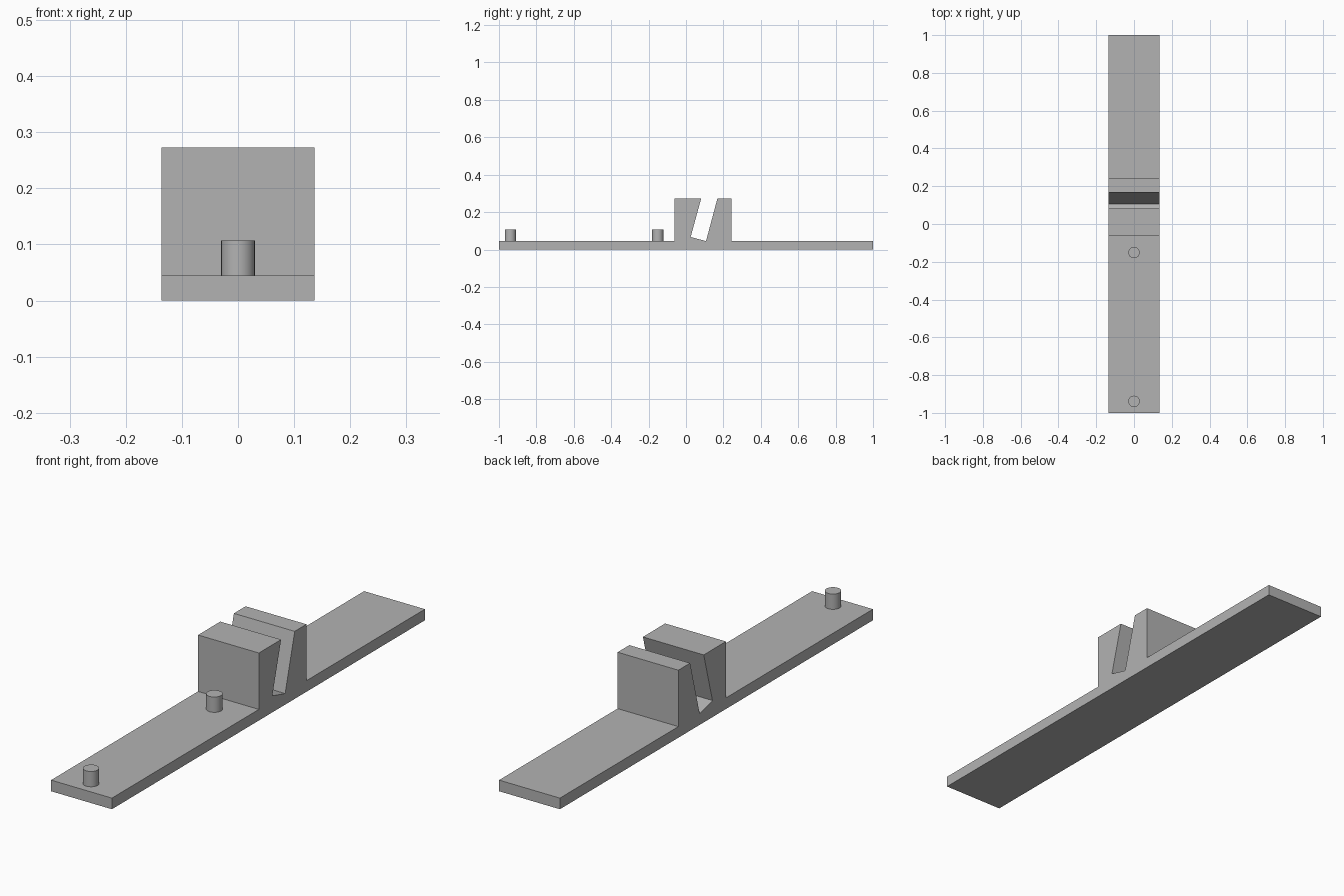
import bpy, bmesh, math

cube = bpy.data.objects.get("Cube")
if cube:
    bpy.data.objects.remove(cube, do_unlink=True)

GREY = (0.45, 0.45, 0.45, 1.0)
grey = bpy.data.materials.new("plain grey")
grey.use_nodes = True
grey.diffuse_color = GREY
grey.node_tree.nodes["Principled BSDF"].inputs["Base Color"].default_value = GREY

HALF_WIDTH = 0.136
BASE_TOP = 0.045
BLOCK_TOP = 0.273


def extrude_profile(name, points):
    """Extrude a (y, z) side profile across the full width."""
    bm = bmesh.new()
    face = bm.faces.new([bm.verts.new((-HALF_WIDTH, y, z)) for y, z in points])
    result = bmesh.ops.extrude_face_region(bm, geom=[face])
    moved = [v for v in result["geom"] if isinstance(v, bmesh.types.BMVert)]
    bmesh.ops.translate(bm, verts=moved, vec=(2 * HALF_WIDTH, 0, 0))
    bmesh.ops.recalc_face_normals(bm, faces=bm.faces)
    mesh = bpy.data.meshes.new(name)
    bm.to_mesh(mesh)
    bm.free()
    mesh.materials.append(grey)
    obj = bpy.data.objects.new(name, mesh)
    bpy.context.collection.objects.link(obj)
    return obj


def add_peg(name, y, radius=0.03, top=0.107):
    """Upright round peg standing on the base."""
    height = top - BASE_TOP
    bpy.ops.mesh.primitive_cylinder_add(
        vertices=48, radius=radius, depth=height,
        location=(0, y, BASE_TOP + height / 2))
    peg = bpy.context.object
    peg.name = name
    peg.data.materials.append(grey)
    bpy.ops.object.shade_smooth_by_angle(angle=math.radians(30))


# Flat base and raised block with a tilted slot, as one continuous side profile
extrude_profile("slotted_stand", [
    (-1, 0), (1, 0), (1, BASE_TOP),
    (0.243, BASE_TOP), (0.243, BLOCK_TOP),
    (0.168, BLOCK_TOP), (0.107, BASE_TOP),   # rear slot wall
    (0.025, 0.067), (0.081, BLOCK_TOP),      # slot floor and front wall
    (-0.061, BLOCK_TOP), (-0.061, BASE_TOP),
    (-1, BASE_TOP),
])

# Pegs
add_peg("front_peg", -0.939)
add_peg("middle_peg", -0.151)
